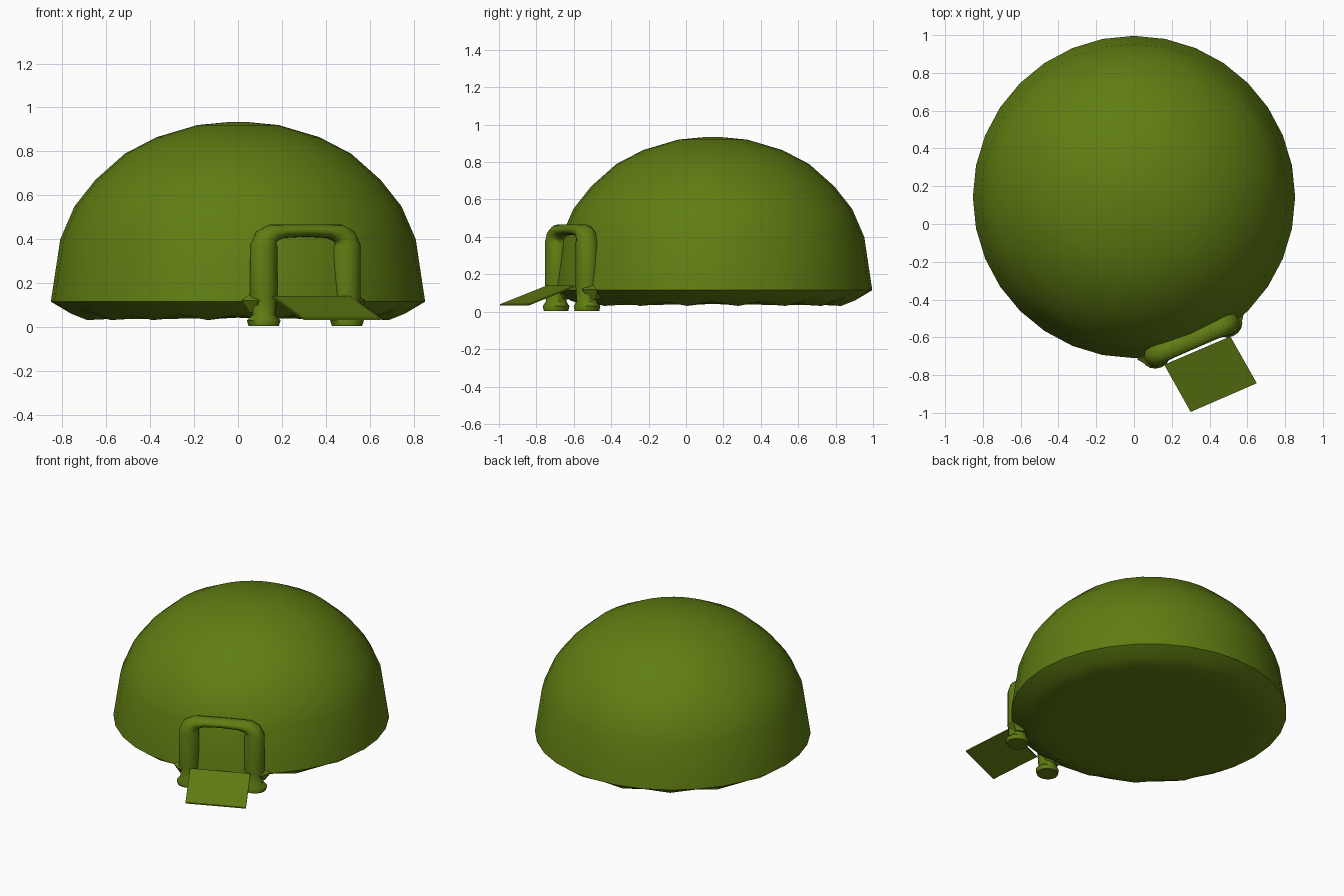
import bpy, bmesh, math
from mathutils import Vector

if "Cube" in bpy.data.objects:
    bpy.data.objects.remove(bpy.data.objects["Cube"])

green = bpy.data.materials.new("olive_green")
green.diffuse_color = (0.115, 0.205, 0.006, 1)
green.use_nodes = True
green.node_tree.nodes["Principled BSDF"].inputs["Base Color"].default_value = green.diffuse_color


def finish(bm, name, angle):
    bmesh.ops.recalc_face_normals(bm, faces=bm.faces)
    me = bpy.data.meshes.new(name)
    bm.to_mesh(me)
    bm.free()
    me.materials.append(green)
    ob = bpy.data.objects.new(name, me)
    bpy.context.collection.objects.link(ob)
    bpy.ops.object.select_all(action='DESELECT')
    ob.select_set(True)
    bpy.context.view_layer.objects.active = ob
    bpy.ops.object.shade_smooth_by_angle(angle=math.radians(angle))
    return ob


def skin(bm, rings):
    """Bridge a list of closed rings of points and cap both ends."""
    vs = [[bm.verts.new(p) for p in ring] for ring in rings]
    n = len(vs[0])
    for a, b in zip(vs, vs[1:]):
        for i in range(n):
            j = (i + 1) % n
            bm.faces.new((a[i], a[j], b[j], b[i]))
    for end in (vs[0], vs[-1]):
        bmesh.ops.poke(bm, faces=[bm.faces.new(end)])


# Dome shell: radius, height, height ripple on alternate spokes
SEG = 32
profile = [(0.60, 0.042, 0.006), (0.70, 0.043, 0.012), (0.775, 0.068, 0.008),
           (0.853, 0.115, 0), (0.81, 0.40, 0), (0.745, 0.55, 0),
           (0.65, 0.67, 0), (0.515, 0.79, 0), (0.37, 0.865, 0),
           (0.185, 0.92, 0), (0.03, 0.935, 0)]
bm = bmesh.new()
skin(bm, [[(r * math.cos(2 * math.pi * i / SEG),
            0.143 + r * math.sin(2 * math.pi * i / SEG),
            z + w * (-1) ** i) for i in range(SEG)] for r, z, w in profile])
finish(bm, "dome_shell", 60)

# Doorway axes: u runs along the door, n points outward
mid = Vector((0.307, -0.612, 0))
ang = math.radians(23.5)
u = Vector((math.cos(ang), math.sin(ang), 0))
n = Vector((math.sin(ang), -math.cos(ang), 0))
up = Vector((0, 0, 1))

# Door frame: along, height, half width, half depth; mirrored about the middle
half = [(-0.207, 0.005, 0.07, 0.065), (-0.207, 0.03, 0.078, 0.07),
        (-0.207, 0.055, 0.052, 0.055), (-0.207, 0.13, 0.063, 0.06),
        (-0.207, 0.37, 0.063, 0.06), (-0.195, 0.405, 0.054, 0.056),
        (-0.165, 0.427, 0.042, 0.052), (-0.11, 0.436, 0.031, 0.05)]
path = half + [(0, 0.439, 0.028, 0.05)] + [(-s, z, a, b) for s, z, a, b in half[::-1]]
rings = []
for k, (s, z, a, b) in enumerate(path):
    p0, p1 = path[max(k - 1, 0)], path[min(k + 1, len(path) - 1)]
    t = (u * (p1[0] - p0[0]) + up * (p1[1] - p0[1])).normalized()
    side = t.cross(n).normalized()
    c = mid + u * s + up * z
    rings.append([c + side * a * math.cos(q * math.pi / 8)
                  + n * b * math.sin(q * math.pi / 8) for q in range(16)])
bm = bmesh.new()
skin(bm, rings)
finish(bm, "door_frame", 50)

# Pointed collars at the foot of each post
for sgn, name in ((-1, "left_collar"), (1, "right_collar")):
    c = mid + u * 0.213 * sgn - n * 0.02
    rings = []
    for r, z in ((0.055, 0.065), (0.095, 0.12), (0.06, 0.145)):
        rings.append([c + up * z + u * r * math.cos(i * math.pi / 3)
                      + n * r * 0.8 * math.sin(i * math.pi / 3) for i in range(6)])
    bm = bmesh.new()
    skin(bm, rings)
    finish(bm, name, 25)

# Thin entry ramp sloping down to the ground
bm = bmesh.new()
corners = [(0.16, -0.745, 0.14), (0.30, -0.995, 0.04),
           (0.65, -0.843, 0.04), (0.51, -0.595, 0.14)]
skin(bm, [[(x, y, z - d) for x, y, z in corners] for d in (0, 0.008)])
finish(bm, "entry_ramp", 30)
